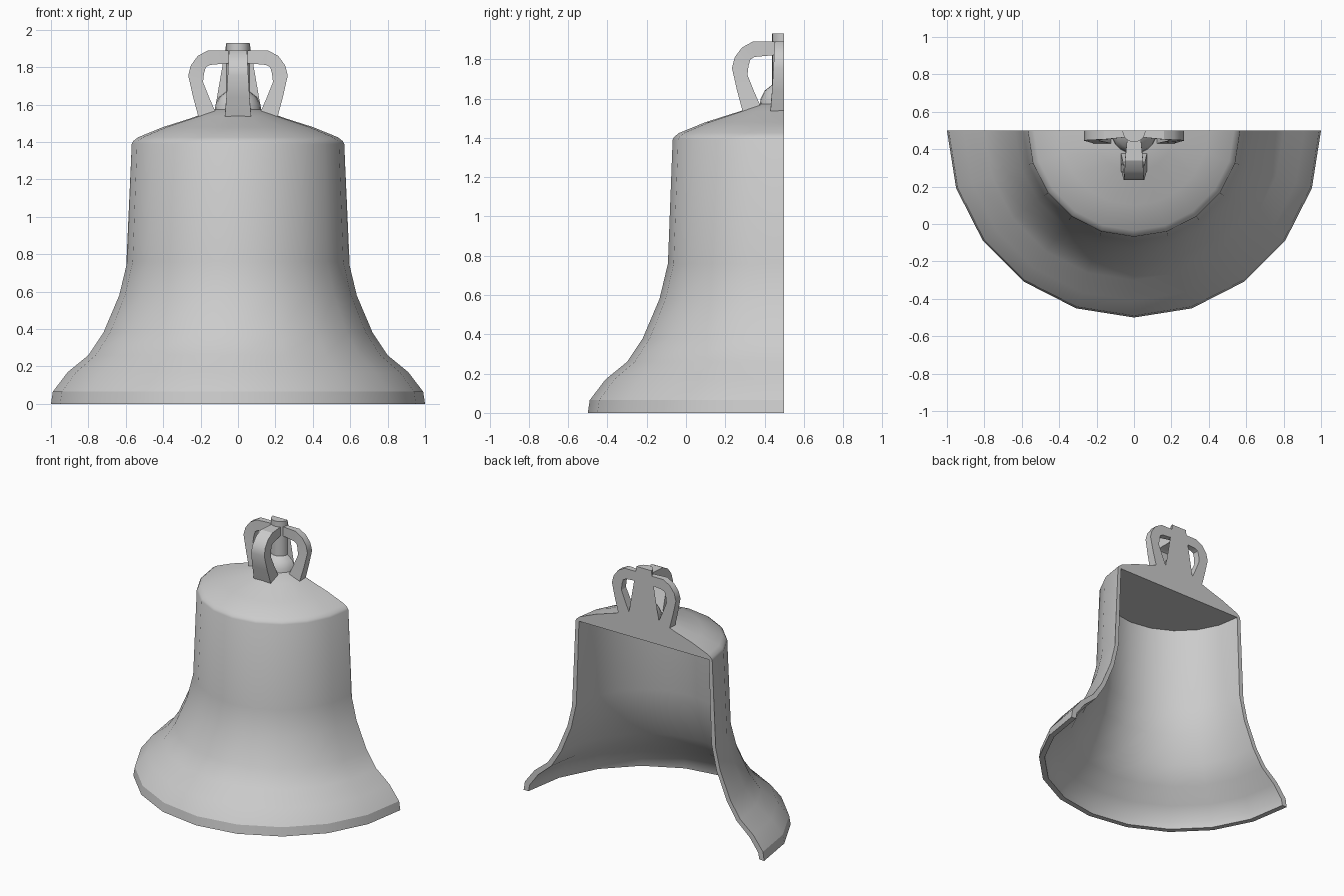
import bpy, bmesh
from math import sin, cos, pi, radians

if "Cube" in bpy.data.objects:
    bpy.data.objects.remove(bpy.data.objects["Cube"])

CY = 0.5      # the bell axis lies on the cut plane y = 0.5
SEG = 10      # segments in the half turn


def finish(name, bm):
    bmesh.ops.remove_doubles(bm, verts=bm.verts, dist=1e-4)
    bmesh.ops.recalc_face_normals(bm, faces=bm.faces)
    me = bpy.data.meshes.new(name)
    bm.to_mesh(me)
    bm.free()
    ob = bpy.data.objects.new(name, me)
    bpy.context.collection.objects.link(ob)
    bpy.ops.object.select_all(action='DESELECT')
    ob.select_set(True)
    bpy.context.view_layer.objects.active = ob
    bpy.ops.object.shade_smooth_by_angle(angle=radians(28))
    return ob


def half_lathe(name, profile):
    """Turn an axis-to-axis profile half way round and cap the cut."""
    bm = bmesh.new()
    axis = {i: bm.verts.new((0, CY, z)) for i, (r, z) in enumerate(profile) if r == 0}
    rings = []
    for s in range(SEG + 1):
        a = pi + pi * s / SEG
        rings.append([axis[i] if i in axis else bm.verts.new((r * cos(a), CY + r * sin(a), z))
                      for i, (r, z) in enumerate(profile)])
    for p, q in zip(rings, rings[1:]):
        for i in range(len(profile) - 1):
            vs = list(dict.fromkeys((p[i], p[i + 1], q[i + 1], q[i])))
            bm.faces.new(vs)
    caps = [bm.faces.new(rings[0]), bm.faces.new(rings[-1])]
    bmesh.ops.triangulate(bm, faces=caps)
    return finish(name, bm)


def loop(name, angle, lo, hi):
    """Bent rectangular bar; lo/hi scale its width to either side."""
    outer = [(.212, 1.535), (.24, 1.64), (.266, 1.755), (.252, 1.81), (.215, 1.86), (.16, 1.89), (.03, 1.89)]
    inner = [(.12, 1.56), (.155, 1.64), (.187, 1.72), (.182, 1.765), (.172, 1.80), (.15, 1.812), (.03, 1.823)]
    width = [.07, .062, .055, .052, .05, .048, .035]
    c, s = cos(angle), sin(angle)
    bm = bmesh.new()
    rings = []
    for (ro, zo), (ri, zi), w in zip(outer, inner, width):
        pts = [(ro, lo * w, zo), (ro, hi * w, zo), (ri, hi * w, zi), (ri, lo * w, zi)]
        rings.append([bm.verts.new((r * c - t * s, CY + r * s + t * c, z)) for r, t, z in pts])
    for p, q in zip(rings, rings[1:]):
        for i in range(4):
            j = (i + 1) % 4
            bm.faces.new((p[i], p[j], q[j], q[i]))
    bm.faces.new(rings[0])
    bm.faces.new(rings[-1])
    return finish(name, bm)


# Bell shell: inside from ceiling to lip, then outside up to the crown
half_lathe("bell_body", [
    (0, 1.39), (.54, 1.39), (.562, .76), (.605, .57), (.688, .37), (.77, .24),
    (.88, .145), (.95, .05), (.96, 0),
    (1, 0), (.99, .065), (.91, .17), (.80, .26), (.72, .38), (.635, .58), (.592, .76),
    (.568, 1.39), (.56, 1.405), (.535, 1.425), (.40, 1.48), (.22, 1.537), (.12, 1.575), (0, 1.575)])

# Central post with its domed foot
half_lathe("crown_post", [
    (0, 1.565), (.125, 1.565), (.12, 1.60), (.10, 1.64), (.062, 1.67), (.062, 1.93), (0, 1.93)])

# Hanging loops: one whole in front, two halved by the cut
loop("front_loop", -pi / 2, -1, 1)
loop("right_loop", 0, -1, 0)
loop("left_loop", pi, 0, 1)
